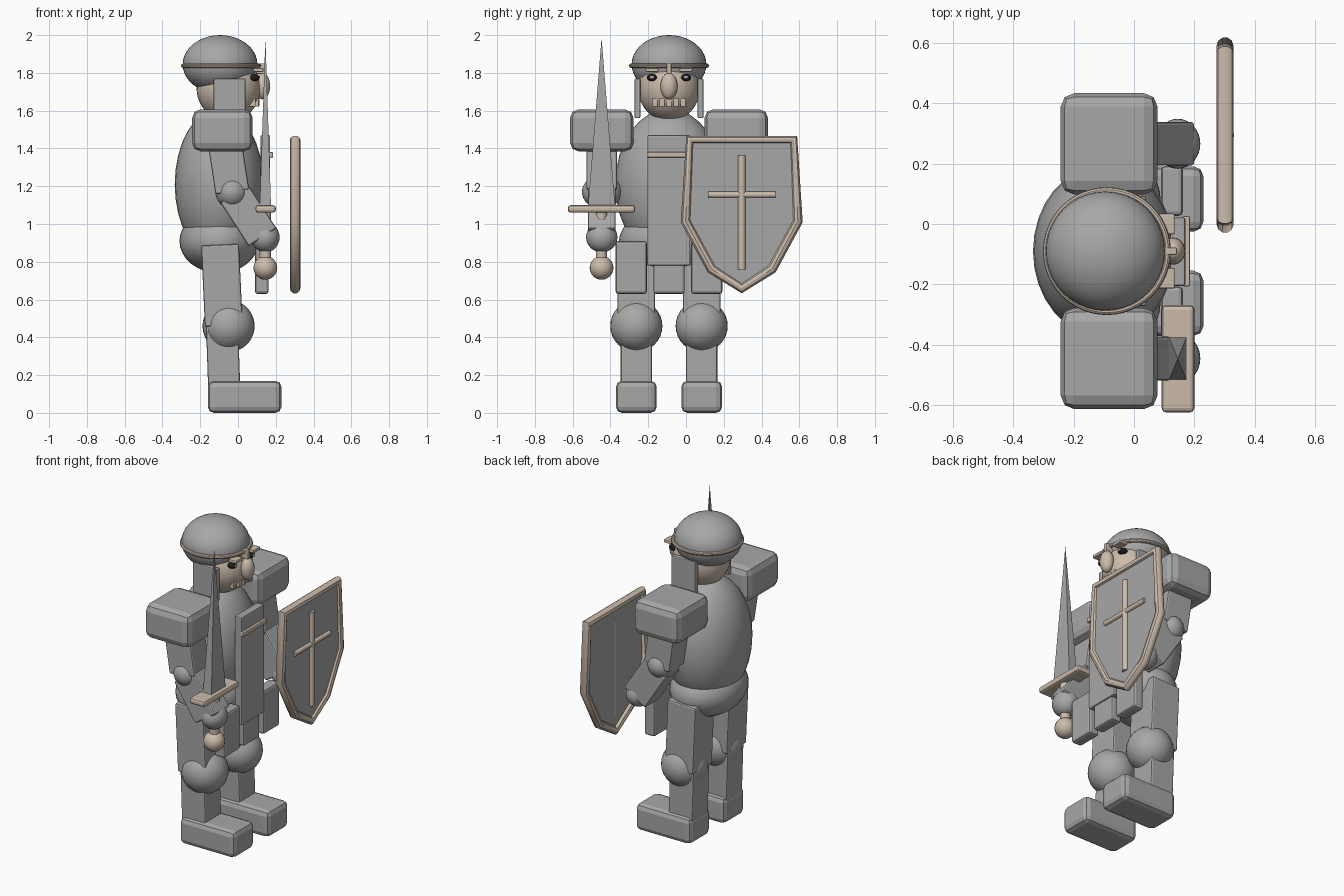
import bpy, bmesh, math
from mathutils import Vector, Matrix

if "Cube" in bpy.data.objects:
    bpy.data.objects.remove(bpy.data.objects["Cube"])

MID = -0.09  # side-to-side centre line of the figure, which faces +x


def material(name, rgb):
    m = bpy.data.materials.new(name)
    m.diffuse_color = (*rgb, 1)
    m.use_nodes = True
    m.node_tree.nodes["Principled BSDF"].inputs["Base Color"].default_value = m.diffuse_color
    return m


STEEL = material("steel_grey", (0.39, 0.39, 0.39))
TAN = material("warm_tan", (0.60, 0.50, 0.41))
BLACK = material("eye_black", (0.012, 0.012, 0.012))
PALE = material("eye_glint", (0.45, 0.45, 0.45))


def finish(name, bm, mat, matrix=None, bevel=0, segs=2):
    if matrix is not None:
        bmesh.ops.transform(bm, matrix=matrix, verts=bm.verts)
    bmesh.ops.recalc_face_normals(bm, faces=bm.faces)
    me = bpy.data.meshes.new(name)
    bm.to_mesh(me)
    bm.free()
    ob = bpy.data.objects.new(name, me)
    bpy.context.collection.objects.link(ob)
    me.materials.append(mat)
    if bevel:
        b = ob.modifiers.new("bevel", "BEVEL")
        b.width, b.segments = bevel, segs
    else:
        bpy.ops.object.select_all(action="DESELECT")
        ob.select_set(True)
        bpy.context.view_layer.objects.active = ob
        bpy.ops.object.shade_smooth_by_angle(angle=math.radians(35))
    return ob


def box(name, lo, hi, mat=STEEL, bevel=0.012, segs=2):
    lo, hi = Vector(lo), Vector(hi)
    bm = bmesh.new()
    bmesh.ops.create_cube(bm, size=1)
    mtx = Matrix.Translation((lo + hi) / 2) @ Matrix.Diagonal((*(hi - lo), 1))
    return finish(name, bm, mat, mtx, bevel, segs)


def limb(name, a, b, wx, wy, mat=STEEL):
    """Box whose long axis runs from a to b in the xz plane."""
    a, b = Vector(a), Vector(b)
    d = b - a
    bm = bmesh.new()
    bmesh.ops.create_cube(bm, size=1)
    turn = Matrix.Rotation(math.atan2(d.x, d.z), 4, "Y")
    mtx = Matrix.Translation((a + b) / 2) @ turn @ Matrix.Diagonal((wx, wy, d.length, 1))
    return finish(name, bm, mat, mtx, 0.01, 2)


def ball(name, c, r, mat=STEEL, seg=32):
    r = r if isinstance(r, tuple) else (r, r, r)
    bm = bmesh.new()
    bmesh.ops.create_uvsphere(bm, u_segments=seg, v_segments=seg // 2, radius=1)
    return finish(name, bm, mat, Matrix.Translation(c) @ Matrix.Diagonal((*r, 1)))


def rod(name, a, b, r, mat=TAN):
    a, b = Vector(a), Vector(b)
    d = b - a
    bm = bmesh.new()
    bmesh.ops.create_cone(bm, cap_ends=True, segments=16, radius1=r, radius2=r, depth=d.length)
    turn = d.to_track_quat("Z", "Y").to_matrix().to_4x4()
    return finish(name, bm, mat, Matrix.Translation((a + b) / 2) @ turn)


def tube_loop(name, pts, r, mat=TAN):
    """Closed round tube through the points, mitred at the corners."""
    cu = bpy.data.curves.new(name, "CURVE")
    cu.dimensions = "3D"
    cu.bevel_depth, cu.bevel_resolution = r, 3
    sp = cu.splines.new("POLY")
    sp.points.add(len(pts) - 1)
    for p, q in zip(sp.points, pts):
        p.co = (*q, 1)
    sp.use_cyclic_u = True
    tmp = bpy.data.objects.new(name + "_path", cu)
    me = bpy.data.meshes.new_from_object(tmp)
    bm = bmesh.new()
    bm.from_mesh(me)
    bpy.data.objects.remove(tmp)
    bpy.data.curves.remove(cu)
    bpy.data.meshes.remove(me)
    return finish(name, bm, mat)


# Body
ball("torso", (-0.1, MID, 1.21), (0.235, 0.285, 0.40))
ball("pelvis", (-0.1, MID, 0.91), (0.21, 0.265, 0.17))

# Tabard with trim, and hanging skirt plates
box("tabard", (0.12, -0.205, 0.78), (0.17, 0.022, 1.47), bevel=0.006)
box("tabard_trim", (0.16, -0.207, 1.352), (0.186, 0.026, 1.38), TAN, 0.005)
for i, dy in enumerate((-0.2, 0, 0.2)):
    y = MID + dy
    box(f"skirt_plate_{i}", (0.09, y - 0.083, 0.63), (0.162, y + 0.083, 0.91), bevel=0.014)

# Head and face
ball("head", (-0.05, MID, 1.72), (0.17, 0.165, 0.175), TAN)
ball("nose", (0.13, MID, 1.73), (0.04, 0.045, 0.07), TAN, 24)
box("nose_guard", (0.09, MID - 0.012, 1.795), (0.142, MID + 0.012, 1.85), TAN, 0.004)
for i in range(5):
    y = MID + (i - 2) * 0.037
    x = -0.05 + 0.16 * math.sqrt(1 - ((y - MID) / 0.165) ** 2 - 0.2)
    box(f"tooth_{i}", (x - 0.03, y - 0.013, 1.622), (x + 0.02, y + 0.013, 1.665), TAN, 0.003)

# Helmet with brow band
ball("helmet", (-0.095, MID, 1.845), (0.198, 0.198, 0.155), seg=40)
ring = [(-0.09 + 0.2 * math.cos(a), MID + 0.2 * math.sin(a), 1.838)
        for a in (math.tau * i / 48 for i in range(48))]
tube_loop("helmet_band", ring, 0.012)

for side, s in (("right", -1), ("left", 1)):
    # Eyes, brows and cheek guards
    y = MID + s * 0.09
    ball(f"{side}_eye", (0.086, y, 1.775), (0.028, 0.028, 0.019), BLACK, 16)
    ball(f"{side}_eye_glint", (0.112, y, 1.777), (0.005, 0.011, 0.008), PALE, 12)
    box(f"{side}_brow", (0.08, y - 0.034, 1.806), (0.135, y + 0.034, 1.826), TAN, 0.005)
    y = MID + s * 0.167
    box(f"{side}_cheek_guard", (-0.13, y - 0.015, 1.56), (0.04, y + 0.015, 1.77), bevel=0.006)

    # Arms
    y = MID + s * 0.356
    box(f"{side}_shoulder_plate", (-0.243, y - 0.168, 1.385), (0.078, y + 0.168, 1.607), bevel=0.045)
    limb(f"{side}_upper_arm", (-0.08, y, 1.50), (-0.03, y, 1.17), 0.18, 0.16)
    ball(f"{side}_elbow", (-0.03, y, 1.17), (0.09, 0.105, 0.09))
    limb(f"{side}_forearm", (-0.02, y, 1.16), (0.13, y, 0.93), 0.175, 0.145)
    ball(f"{side}_hand", (0.145, y, 0.93), (0.075, 0.083, 0.08))

    # Legs
    y = MID + s * 0.173
    limb(f"{side}_thigh", (-0.095, y, 0.89), (-0.075, y, 0.46), 0.2, 0.2)
    ball(f"{side}_knee", (-0.05, y, 0.46), 0.138)
    limb(f"{side}_shin", (-0.085, y, 0.48), (-0.073, y, 0.13), 0.17, 0.165)
    box(f"{side}_foot", (-0.16, y - 0.108, 0.0), (0.23, y + 0.108, 0.17), bevel=0.032)

# Sword
SY = MID - 0.357
ball("sword_pommel", (0.145, SY, 0.768), 0.063, TAN, 24)
rod("sword_grip", (0.145, SY, 0.76), (0.145, SY, 1.07), 0.03)
box("sword_guard", (0.092, SY - 0.178, 1.06), (0.2, SY + 0.178, 1.1), TAN, 0.014)
bm = bmesh.new()
base = [bm.verts.new((0.145 + dx * 0.03, SY + dy * 0.072, 1.09))
        for dx, dy in ((-1, -1), (1, -1), (1, 1), (-1, 1))]
tip = bm.verts.new((0.145, SY, 1.985))
bm.faces.new(base)
for i in range(4):
    bm.faces.new((base[i], base[(i + 1) % 4], tip))
finish("sword_blade", bm, STEEL)

# Shield panel, rim and cross
CY, SX = 0.295, 0.302
half = [(0.275, 1.447), (0.297, 1.015), (0.16, 0.762)]
outline = [(CY + d, z) for d, z in half] + [(CY, 0.66)] + [(CY - d, z) for d, z in reversed(half)]
bm = bmesh.new()
face = bm.faces.new([bm.verts.new((SX - 0.008, y, z)) for y, z in outline])
out = bmesh.ops.extrude_face_region(bm, geom=[face])
bmesh.ops.translate(bm, vec=(0.02, 0, 0),
                    verts=[v for v in out["geom"] if isinstance(v, bmesh.types.BMVert)])
if face.is_valid and not any(len(e.link_faces) == 2 for e in face.edges):
    bm.faces.remove(face)
bmesh.ops.holes_fill(bm, edges=[e for e in bm.edges if e.is_boundary], sides=0)
finish("shield_panel", bm, STEEL)
tube_loop("shield_rim", [(SX, y, z) for y, z in outline], 0.028)
rod("shield_cross_upright", (0.312, CY, 0.76), (0.312, CY, 1.362), 0.02)
rod("shield_cross_bar", (0.314, CY - 0.178, 1.155), (0.314, CY + 0.178, 1.155), 0.016)
